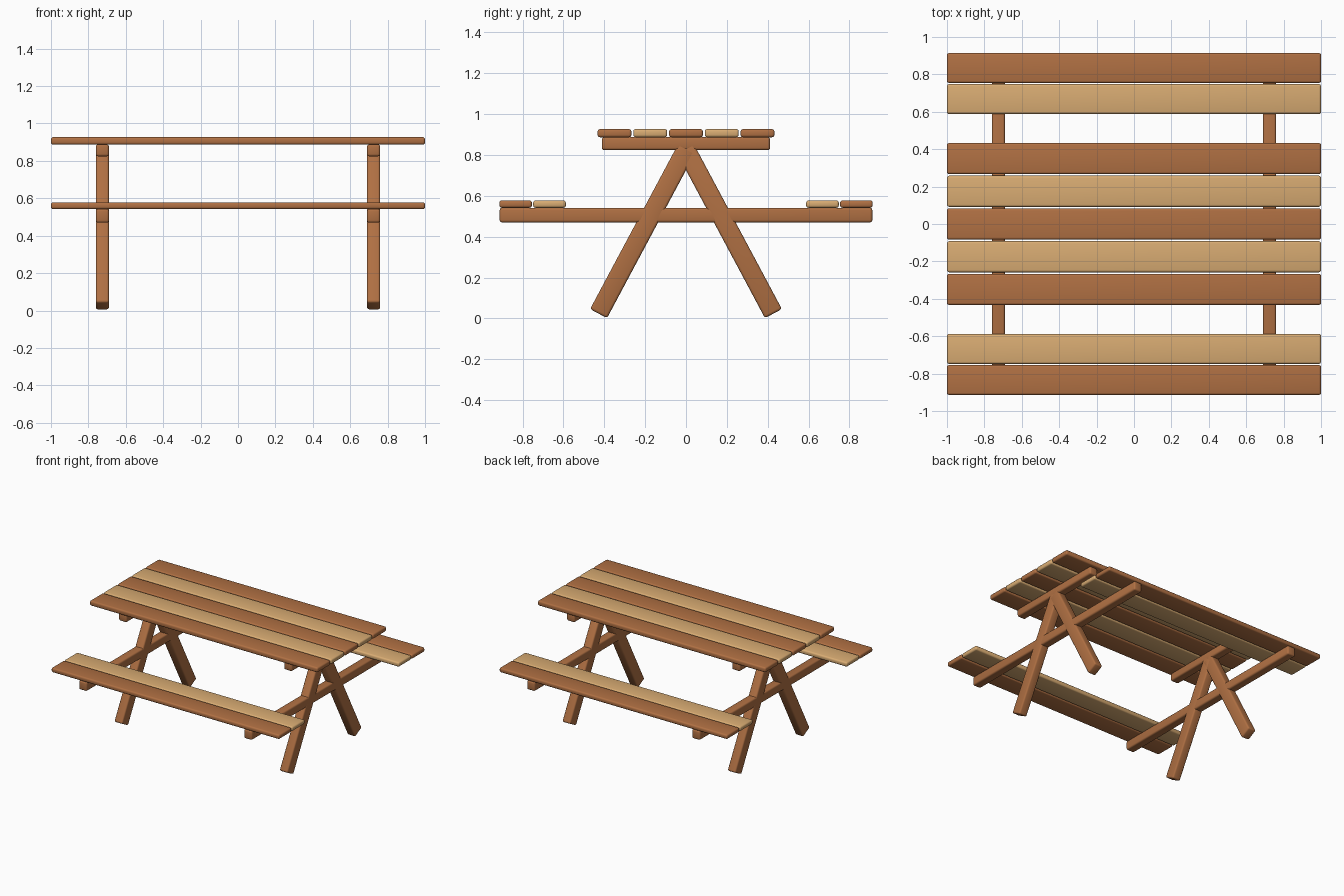
import bpy, math
from mathutils import Matrix

if "Cube" in bpy.data.objects:
    bpy.data.objects.remove(bpy.data.objects["Cube"])


def material(name, rgb):
    m = bpy.data.materials.new(name)
    m.diffuse_color = (*rgb, 1)
    m.use_nodes = True
    m.node_tree.nodes["Principled BSDF"].inputs["Base Color"].default_value = m.diffuse_color
    return m


brown = material("warm brown wood", (0.434, 0.162, 0.056))
tan = material("light tan wood", (0.69, 0.41, 0.17))


def board(name, size, loc, mat, tilt=0.0, bevel=0.012):
    """Rounded timber, optionally tilted about the x axis."""
    bpy.ops.mesh.primitive_cube_add(size=1)
    ob = bpy.context.object
    ob.name = name
    ob.data.transform(Matrix.Diagonal((*size, 1)))
    ob.location = loc
    ob.rotation_euler.x = tilt
    ob.data.materials.append(mat)
    b = ob.modifiers.new("rounded edges", 'BEVEL')
    b.width = bevel
    b.segments = 3
    bpy.ops.object.modifier_apply(modifier=b.name)
    bpy.ops.object.shade_smooth_by_angle(angle=math.radians(40))
    return ob


# table top: five planks of alternating colour
for i in range(5):
    board(f"top_plank_{i + 1}", (2.0, 0.166, 0.04), (0, (i - 2) * 0.175, 0.907),
          brown if i % 2 == 0 else tan)

# benches: two planks on each side
for s, side in ((-1, "front"), (1, "back")):
    board(f"{side}_seat_outer_plank", (2.0, 0.16, 0.036), (0, s * 0.834, 0.56), brown)
    board(f"{side}_seat_inner_plank", (2.0, 0.16, 0.036), (0, s * 0.668, 0.56), tan)

# end frames: two beams and a pair of crossed legs
FOOT, HEAD = (0.428, 0.024), (-0.006, 0.837)
dy, dz = HEAD[0] - FOOT[0], HEAD[1] - FOOT[1]
length, angle = math.hypot(dy, dz), math.atan2(-dy, dz)
mid = ((FOOT[0] + HEAD[0]) / 2, (FOOT[1] + HEAD[1]) / 2)
for x, end in ((-0.725, "left"), (0.725, "right")):
    board(f"{end}_top_beam", (0.07, 0.824, 0.063), (x, 0, 0.856), brown)
    board(f"{end}_seat_beam", (0.07, 1.824, 0.072), (x, 0, 0.506), brown)
    for s, side in ((-1, "front"), (1, "back")):
        board(f"{end}_{side}_leg", (0.0705, 0.094, length),
              (x, s * mid[0], mid[1]), brown, tilt=s * angle)
